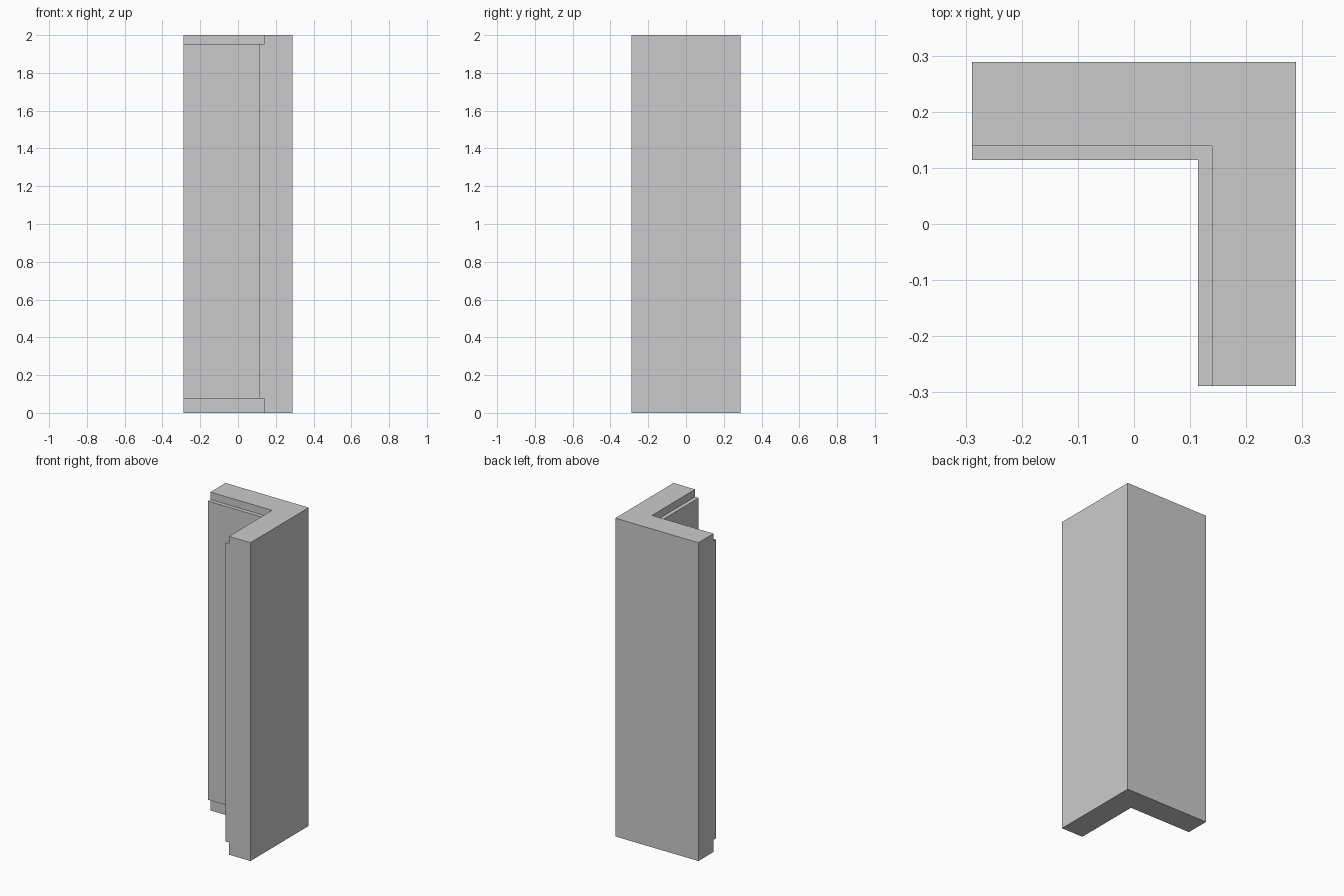
import bpy, bmesh

if "Cube" in bpy.data.objects:
    bpy.data.objects.remove(bpy.data.objects["Cube"])

H = 0.289                 # half of the footprint
THIN, THICK = 0.15, 0.175  # wall depth at the rebates and at the main body

# Wall cross-section: (depth inward from the outer face, height)
profile = [(0, 0), (THIN, 0), (THIN, 0.077), (THICK, 0.077),
           (THICK, 1.953), (THIN, 1.953), (THIN, 2), (0, 2)]

# Sweep the section along the two arms with a mitred corner
stations = [lambda d: (-H, H - d), lambda d: (H - d, H - d), lambda d: (H - d, -H)]
bm = bmesh.new()
rings = [[bm.verts.new((*place(d), z)) for d, z in profile] for place in stations]
for a, b in zip(rings, rings[1:]):
    for i in range(len(profile)):
        j = (i + 1) % len(profile)
        bm.faces.new((a[i], a[j], b[j], b[i]))

# End faces of the arms
bm.faces.new(rings[0])
bm.faces.new(rings[-1])
bmesh.ops.recalc_face_normals(bm, faces=bm.faces[:])

mesh = bpy.data.meshes.new("corner_wall")
bm.to_mesh(mesh)
bm.free()
bpy.context.collection.objects.link(bpy.data.objects.new("corner_wall", mesh))
